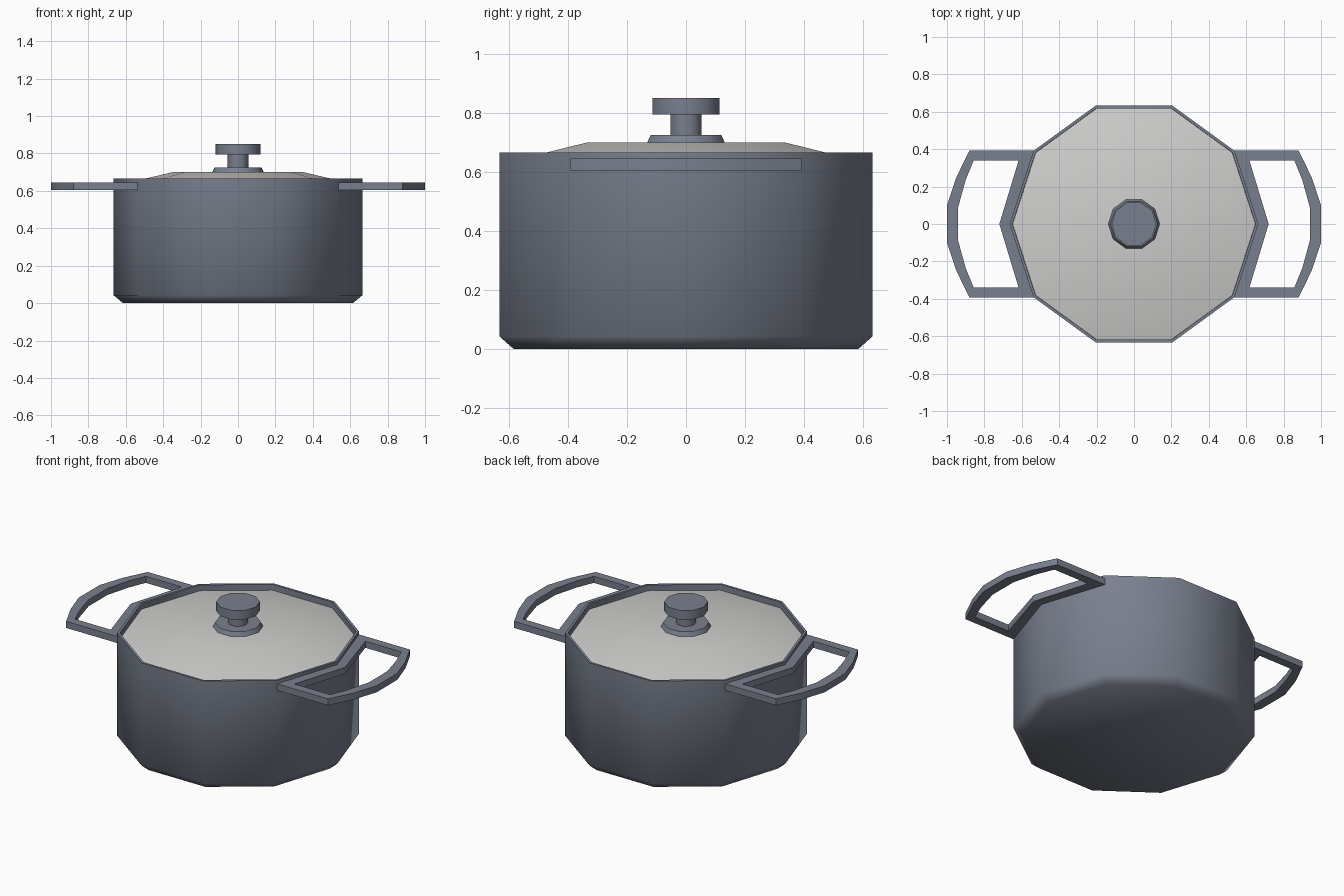
import bpy
import bmesh
from math import cos, sin, radians, tau

if "Cube" in bpy.data.objects:
    bpy.data.objects.remove(bpy.data.objects["Cube"], do_unlink=True)

SIDES = 10


def material(name, rgb):
    m = bpy.data.materials.new(name)
    m.use_nodes = True
    m.diffuse_color = (*rgb, 1)
    m.node_tree.nodes["Principled BSDF"].inputs["Base Color"].default_value = (*rgb, 1)
    return m


enamel = material("slate enamel", (0.19, 0.215, 0.27))
steel = material("pale lid", (0.62, 0.62, 0.61))


def finish(name, bm, mat, angle):
    bmesh.ops.recalc_face_normals(bm, faces=bm.faces)
    mesh = bpy.data.meshes.new(name)
    bm.to_mesh(mesh)
    bm.free()
    mesh.materials.append(mat)
    obj = bpy.data.objects.new(name, mesh)
    bpy.context.collection.objects.link(obj)
    bpy.ops.object.select_all(action="DESELECT")
    obj.select_set(True)
    bpy.context.view_layer.objects.active = obj
    bpy.ops.object.shade_smooth_by_angle(angle=radians(angle))
    return obj


def turned(name, profile, mat, angle=50):
    """Ten-sided turned solid; profile is (radius, height), capped at both ends."""
    bm = bmesh.new()
    rings = [[bm.verts.new((r * cos(tau * i / SIDES), r * sin(tau * i / SIDES), z))
              for i in range(SIDES)] for r, z in profile]
    for low, high in zip(rings, rings[1:]):
        for i in range(SIDES):
            j = (i + 1) % SIDES
            bm.faces.new((low[i], low[j], high[j], high[i]))
    bm.faces.new(rings[0])
    bm.faces.new(rings[-1])
    return finish(name, bm, mat, angle)


# Pot body with chamfered foot, thin rim and hollow inside
turned("pot_body", [(0.615, 0), (0.665, 0.042), (0.665, 0.665),
                    (0.65, 0.665), (0.65, 0.05), (0.6, 0.02)], enamel)

# Lid sunk just inside the rim
turned("lid", [(0.649, 0.615), (0.649, 0.63), (0.35, 0.70)], steel)

# Knob: flared base, stem and cap
turned("knob_base", [(0.14, 0.695), (0.126, 0.725)], enamel, 65)
turned("knob_stem", [(0.055, 0.72), (0.055, 0.80)], enamel)
turned("knob_cap", [(0.12, 0.795), (0.12, 0.85)], enamel)

# Side handles: closed flat loops hugging the pot wall
outer_half = [(0.662, 0), (0.536, 0.392), (0.88, 0.392), (0.95, 0.25), (1.0, 0.1)]
inner_half = [(0.72, 0), (0.617, 0.34), (0.857, 0.34), (0.90, 0.235), (0.94, 0.09)]


def closed_loop(half):
    return half + [(x, -y) for x, y in reversed(half[1:])]


def handle(name, side):
    bm = bmesh.new()
    loops = [[bm.verts.new((side * x, y, z)) for x, y in closed_loop(half)]
             for half, z in ((outer_half, 0.605), (outer_half, 0.645),
                             (inner_half, 0.645), (inner_half, 0.605))]
    count = len(loops[0])
    for a, b in zip(loops, loops[1:] + loops[:1]):
        for i in range(count):
            j = (i + 1) % count
            bm.faces.new((a[i], a[j], b[j], b[i]))
    return finish(name, bm, enamel, 30)


handle("left_handle", 1)
handle("right_handle", -1)
